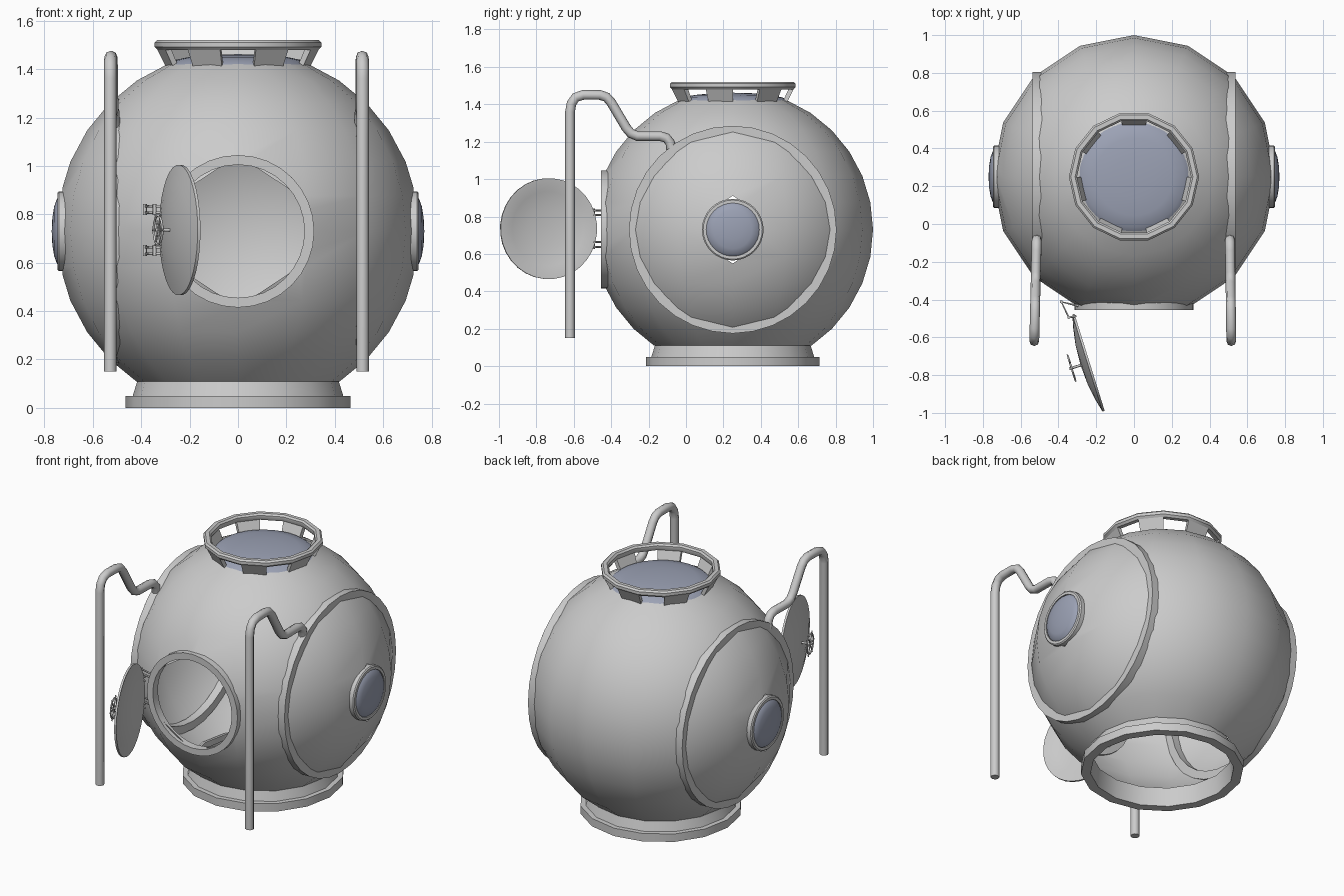
import bpy, bmesh, math
from mathutils import Vector, Matrix

if "Cube" in bpy.data.objects:
    bpy.data.objects.remove(bpy.data.objects["Cube"])

C = Vector((0, 0.25, 0.73))   # centre of the shell
Z = Vector((0, 0, 1))
glass_mat = bpy.data.materials.new("glass")
glass_mat.diffuse_color = (0.33, 0.36, 0.46, 1)
glass_mat.use_nodes = True
glass_mat.node_tree.nodes["Principled BSDF"].inputs["Base Color"].default_value = glass_mat.diffuse_color


def finish(bm, name, mat=None, angle=32):
    bmesh.ops.remove_doubles(bm, verts=bm.verts, dist=1e-5)
    bmesh.ops.recalc_face_normals(bm, faces=bm.faces)
    me = bpy.data.meshes.new(name)
    bm.to_mesh(me)
    bm.free()
    ob = bpy.data.objects.new(name, me)
    bpy.context.collection.objects.link(ob)
    if mat:
        me.materials.append(mat)
    bpy.ops.object.select_all(action='DESELECT')
    bpy.context.view_layer.objects.active = ob
    ob.select_set(True)
    bpy.ops.object.shade_smooth_by_angle(angle=math.radians(angle))
    return ob


def lathe(name, profile, origin, axis=(0, 0, 1), segs=32, closed=True,
          keep=None, phase=0.0, mat=None):
    """Turn (radius, height) points around an axis; keep picks sectors."""
    bm = bmesh.new()
    rot = Z.rotation_difference(Vector(axis)).to_matrix()
    n = len(profile)

    def section(k):
        a = phase + math.tau * k / segs
        return [bm.verts.new(Vector(origin) + rot @ Vector(
            (r * math.cos(a), r * math.sin(a), h))) for r, h in profile]

    for k in range(segs):
        if keep and not keep(k):
            continue
        a, b = section(k), section(k + 1)
        for i in range(n if closed else n - 1):
            j = (i + 1) % n
            quad = [a[i], a[j], b[j], b[i]]
            if profile[i][0] == 0:
                quad = [a[i], a[j], b[j]]
            elif profile[j][0] == 0:
                quad = [a[i], a[j], b[i]]
            bm.faces.new(quad)
        if keep and closed:
            bm.faces.new(a)
            bm.faces.new(b)
    return finish(bm, name, mat)


def dome(radius, base, height, steps=4):
    pts = [(radius * math.cos(t * math.pi / 2 / steps),
            base + height * math.sin(t * math.pi / 2 / steps)) for t in range(steps)]
    return pts + [(0, base + height)]


def tube(name, points, radius, cyclic=False, sides=2):
    cu = bpy.data.curves.new(name, 'CURVE')
    cu.dimensions = '3D'
    cu.bevel_depth = radius
    cu.bevel_resolution = sides
    cu.use_fill_caps = True
    sp = cu.splines.new('POLY')
    sp.points.add(len(points) - 1)
    for p, co in zip(sp.points, points):
        p.co = (*co, 1)
    sp.use_cyclic_u = cyclic
    sp.use_smooth = True
    ob = bpy.data.objects.new(name, cu)
    bpy.context.collection.objects.link(ob)
    return ob


# Hollow shell, opened with flat cuts at neck, top, front and both sides
bm = bmesh.new()
bmesh.ops.create_uvsphere(bm, u_segments=16, v_segments=16, radius=0.75,
                          matrix=Matrix.Translation(C))
for d, dist in (((0, 0, -1), 0.62), ((0, 0, 1), 0.692), ((0, -1, 0), 0.685),
                ((1, 0, 0), 0.725), ((-1, 0, 0), 0.725)):
    d = Vector(d)
    bmesh.ops.bisect_plane(bm, geom=bm.verts[:] + bm.edges[:] + bm.faces[:],
                           plane_co=C + d * dist, plane_no=d, clear_outer=True)
finish(bm, "shell")

# Neck collar with flange
lathe("neck_collar", [(0.415, 0.115), (0.435, 0.05), (0.465, 0.05), (0.465, 0),
                      (0.41, 0), (0.40, 0.115)], (0, 0.25, 0), segs=16)

# Side bands and side windows
for s, side in ((-1, "left"), (1, "right")):
    lathe(side + "_band", [(0.555, 0.488), (0.555, 0.537), (0.505, 0.537), (0.505, 0.488)],
          C, (s, 0, 0))
    lathe(side + "_window_frame", [(0.165, 0.71), (0.165, 0.74), (0.158, 0.746),
                                   (0.142, 0.746), (0.142, 0.71)], C, (s, 0, 0))
    lathe(side + "_window_glass", dome(0.145, 0.735, 0.035), C, (s, 0, 0),
          closed=False, mat=glass_mat)

# Top window with a guard ring standing on seven feet
lathe("top_window_glass", dome(0.29, 0.69, 0.042), C, closed=False, mat=glass_mat)
lathe("top_guard_ring", [(0.333, 0.75), (0.345, 0.762), (0.345, 0.78), (0.335, 0.79),
                         (0.312, 0.79), (0.302, 0.78), (0.302, 0.76), (0.308, 0.75)],
      C, segs=14, phase=math.radians(90) - math.pi / 14)
lathe("top_guard_feet", [(0.293, 0.67), (0.338, 0.76), (0.31, 0.76), (0.268, 0.67)],
      C, segs=14, keep=lambda k: k % 2 == 0, phase=math.radians(90) - math.pi / 14)

# Front opening frame
lathe("front_frame", [(0.315, 0.655), (0.315, 0.705), (0.275, 0.705), (0.275, 0.655)],
      C, (0, -1, 0))

# Bent air pipes
path = [(-0.62, 0.15), (-0.62, 1.36), (-0.612, 1.405), (-0.59, 1.437), (-0.55, 1.45),
        (-0.46, 1.45), (-0.425, 1.438), (-0.40, 1.41), (-0.32, 1.275), (-0.295, 1.245),
        (-0.26, 1.23), (-0.14, 1.23), (-0.105, 1.22), (-0.085, 1.195), (-0.075, 1.14)]
for x0, x1, side in ((-0.528, -0.515, "left"), (0.515, 0.508, "right")):
    tube(side + "_pipe", [(x0 + (x1 - x0) * (y + 0.62) / 0.545, y, z) for y, z in path],
         0.026)

# Open door: a thin dished disc
D = Vector((-0.235, -0.733, 0.735))
along = Vector((0.297, -0.955, 0)).normalized()
out = Vector((-along.y, along.x, 0)) * -1
if out.x > 0:
    out = -out
outer = [(0.27, 0.0), (0.27, 0.012), (0.20, 0.029), (0.11, 0.044), (0, 0.05)]
inner = [(0, 0.04), (0.11, 0.034), (0.20, 0.019), (0.262, 0.0), (0.27, 0.0)]
lathe("door", outer, D, out, closed=False)
lathe("door_lining", inner, D, out, closed=False)

# Door hand wheel
W = D + out * 0.1
tube("wheel_stem", [D + out * 0.04, W + out * 0.012], 0.007)


def on_wheel(a, r):
    return W + along * r * math.cos(a) + Z * r * math.sin(a)


tube("wheel_rim", [on_wheel(math.tau * i / 20, 0.06) for i in range(20)], 0.005, True)
for i in range(3):
    a = math.pi * i / 3
    tube("wheel_spoke", [on_wheel(a, -0.075), on_wheel(a, 0.075)], 0.004)

# Door hinges: paired bent links with pins
link = [(-0.29, -0.435), (-0.385, -0.412), (-0.345, -0.495), (-0.305, -0.487)]
for zc, pos in ((0.65, "lower"), (0.82, "upper")):
    for dz in (-0.013, 0.013):
        tube(pos + "_hinge_link", [(x, y, zc + dz) for x, y in link], 0.006, sides=1)
    for x, y in link[1:3]:
        tube(pos + "_hinge_pin", [(x, y, zc - 0.023), (x, y, zc + 0.023)], 0.008)
